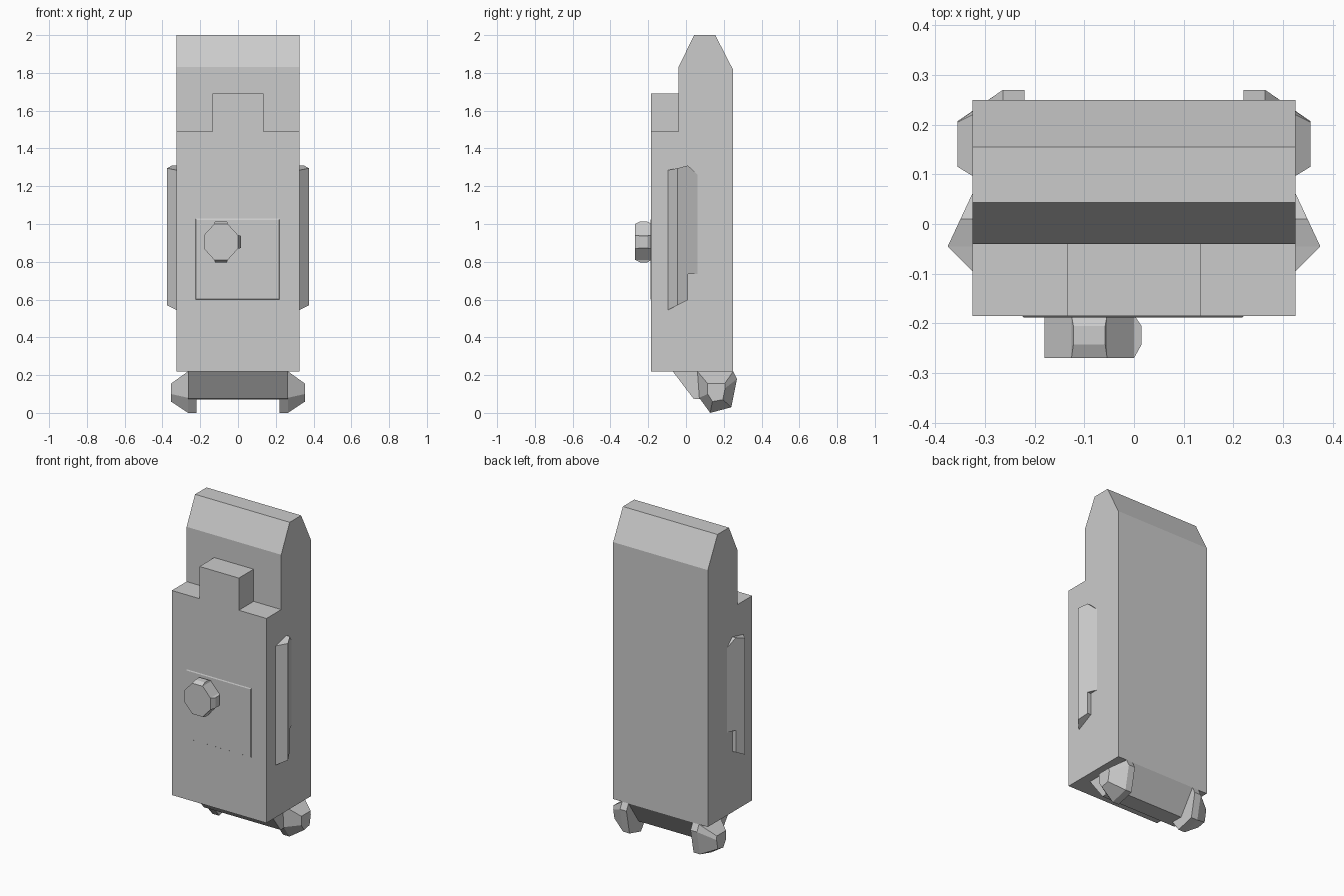
import bpy, bmesh

if "Cube" in bpy.data.objects:
    bpy.data.objects.remove(bpy.data.objects["Cube"])


def loft(name, rings, end_faces=None, mirror=False):
    """Join matching rings of points; end_faces optionally splits the last cap."""
    mesh = bpy.data.meshes.new(name)
    bm = bmesh.new()
    loops = [[bm.verts.new(p) for p in ring] for ring in rings]
    n = len(loops[0])
    for a, b in zip(loops, loops[1:]):
        for i in range(n):
            j = (i + 1) % n
            bm.faces.new((a[i], a[j], b[j], b[i]))
    bm.faces.new(loops[0])
    for idx in end_faces or [range(n)]:
        bm.faces.new([loops[-1][i] for i in idx])
    bmesh.ops.recalc_face_normals(bm, faces=bm.faces)
    bm.to_mesh(mesh)
    bm.free()
    ob = bpy.data.objects.new(name, mesh)
    bpy.context.collection.objects.link(ob)
    if mirror:
        ob.modifiers.new("mirror", 'MIRROR').use_axis[0] = True
    return ob


def side_ring(x, yz):
    return [(x, y, z) for y, z in yz]


def front_ring(y, xz):
    return [(x, y, z) for x, z in xz]


def rect(x0, x1, z0, z1):
    return [(x0, z0), (x1, z0), (x1, z1), (x0, z1)]


# Main body, stepped with a chamfered top
body = [(-.185, .22), (-.185, 1.49), (-.04, 1.49), (-.04, 1.83),
        (.043, 2), (.155, 2), (.25, 1.815), (.25, .22)]
loft("body", [side_ring(-.325, body), side_ring(.325, body)])

# Block standing on the front step
block = rect(-.135, .135, 1.49, 1.69)
loft("top_block", [front_ring(-.185, block), front_ring(-.04, block)])

# Ridged side rails with a notched rear edge
rail = [(-.095, .545), (-.045, .57), (.01, .598), (.01, .735), (.062, .735),
        (.062, 1.26), (.01, 1.31), (-.045, 1.295), (-.095, 1.285)]


def rail_x(y):
    if y <= -.045:
        return .325 + (y + .095)
    return .375 - (y + .045) * .05 / .107


loft("side_rail", [side_ring(.315, rail), [(rail_x(y), y, z) for y, z in rail]],
     [(0, 1, 7, 8), (1, 2, 3, 4, 5, 6, 7)], mirror=True)

# Thin bevelled front panel
loft("front_panel", [front_ring(-.18, rect(-.23, .226, .597, 1.038)),
                     front_ring(-.188, rect(-.222, .218, .602, 1.022))])

# Octagonal knob
cx, cz = -.09, .905
a, r, h = .036, .09, .095
octagon = [(cx - a, cz - h), (cx + a, cz - h), (cx + r, cz - a), (cx + r, cz + a),
           (cx + a, cz + h), (cx - a, cz + h), (cx - r, cz + a), (cx - r, cz - a)]
loft("knob", [front_ring(-.27, octagon), front_ring(-.18, octagon)])

# Raised pads on three sides of the knob
pad_base = [(-a, -.27), (a, -.27), (a, -.183), (-a, -.183)]
pad_top = [(-.032, -.243), (.032, -.243), (.032, -.205), (-.032, -.205)]
for name, s in (("knob_pad_top", 1), ("knob_pad_bottom", -1)):
    loft(name, [[(cx + t, y, cz + s * d) for t, y in pad]
                for pad, d in ((pad_base, h), (pad_top, h + .013))])
loft("knob_pad_right", [[(cx + d, y, cz + t) for t, y in pad]
                        for pad, d in ((pad_base, r), (pad_top, r + .015))])

# Tapered bar under the body
bar = [(-.07, .22), (.04, .075), (.15, .072), (.25, .22)]
loft("base_bar", [side_ring(-.265, bar), side_ring(.265, bar)])

# Faceted feet at each end of the bar
foot = [(.06, .22), (.07, .08), (.128, 0), (.24, .03), (.27, .18), (.25, .22)]
foot_tip = [(.115, .155), (.115, .1), (.14, .06), (.195, .07), (.207, .13), (.205, .155)]
loft("foot", [side_ring(.22, foot), side_ring(.264, foot), side_ring(.355, foot_tip)],
     mirror=True)
